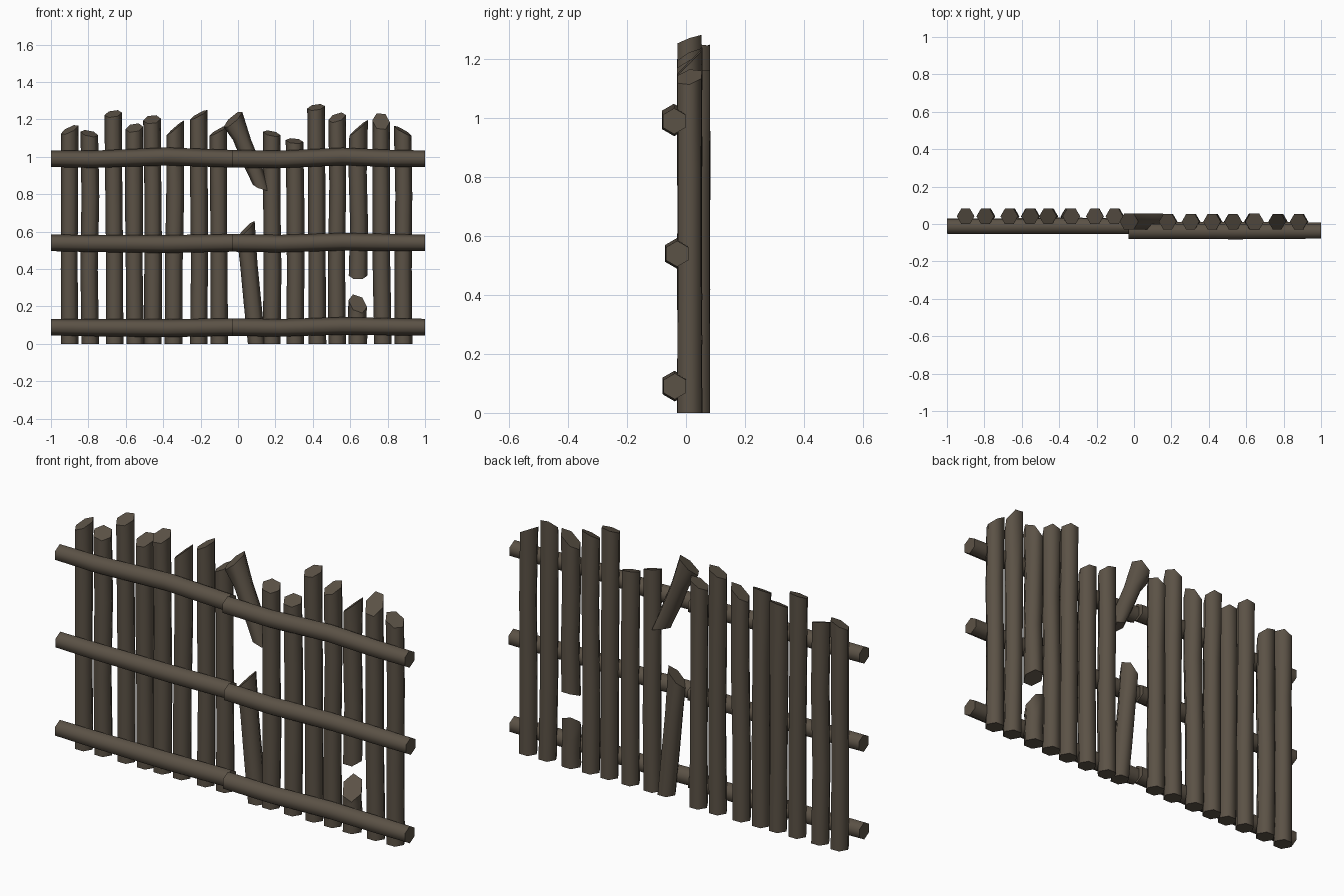
import bpy, bmesh, math, random
from mathutils import Vector

if "Cube" in bpy.data.objects:
    bpy.data.objects.remove(bpy.data.objects["Cube"])

random.seed(4)
wood = bpy.data.materials.new("weathered_brown_wood")
wood.diffuse_color = (0.105, 0.084, 0.061, 1)
wood.use_nodes = True
wood.node_tree.nodes["Principled BSDF"].inputs["Base Color"].default_value = wood.diffuse_color


def log(name, rings):
    """Skin a list of six-point rings, smooth sides and crisp end cuts."""
    bm = bmesh.new()
    vs = [[bm.verts.new(p) for p in ring] for ring in rings]
    for a, b in zip(vs, vs[1:]):
        for i in range(6):
            j = (i + 1) % 6
            bm.faces.new((a[i], a[j], b[j], b[i])).smooth = True
    for ring in (vs[0], vs[-1]):
        cap = bm.faces.new(ring)
        for e in cap.edges:
            e.smooth = False
    bmesh.ops.recalc_face_normals(bm, faces=bm.faces[:])
    me = bpy.data.meshes.new(name)
    bm.to_mesh(me)
    bm.free()
    me.materials.append(wood)
    ob = bpy.data.objects.new(name, me)
    bpy.context.collection.objects.link(ob)


def stake(name, x0, x1, y, z1, top, z0=0.0, bottom=(0, 0), r=0.047):
    """Upright hexagonal log; top and bottom are cut slopes along x and y."""
    rings = []
    for k, t in enumerate((0, 0.35, 0.7, 1)):
        end = k in (0, 3)
        cx = x0 + (x1 - x0) * t + (0 if end else random.uniform(-.005, .005))
        cz = z0 + (z1 - z0) * t
        sx, sy = bottom if k == 0 else top if k == 3 else (0, 0)
        rr = r * (1 if end else random.uniform(0.95, 1.03))
        ring = []
        for i in range(6):
            a = math.radians(60 * i)
            dx, dy = rr * math.cos(a), rr * math.sin(a)
            ring.append(Vector((cx + dx, y + dy, cz + sx * dx + sy * dy)))
        rings.append(ring)
    log(name, rings)


def rail(name, path):
    """Horizontal hexagonal log through (x, y, z, radius) points."""
    rings = []
    for x, y, z, r in path:
        rings.append([Vector((x, y + r * math.sin(math.radians(60 * i)),
                              z + r * math.cos(math.radians(60 * i))))
                      for i in range(6)])
    log(name, rings)


# whole stakes: bottom x, top x, centre height of cut, cut slopes
BACK_Y, FRONT_Y = 0.041, 0.012
left = [(-.90, -.90, 1.145, .45, .35), (-.79, -.795, 1.125, -.2, .35),
        (-.66, -.667, 1.23, .15, .4), (-.55, -.555, 1.155, .15, .5),
        (-.455, -.46, 1.20, .1, .5), (-.345, -.335, 1.155, .85, .15),
        (-.21, -.21, 1.225, .55, .2), (-.10, -.105, 1.14, .55, .2)]
right = [(.18, .18, 1.125, -.2, .3), (.305, .302, 1.085, -.1, .3),
         (.425, .417, 1.265, .15, .35), (.53, .53, 1.21, .3, .5),
         (.775, .765, 1.19, -.1, 1.0), (.885, .88, 1.14, -.55, .2)]
for side, y, data in (("left", BACK_Y, left), ("right", FRONT_Y, right)):
    for n, (x0, x1, z, sx, sy) in enumerate(data):
        stake(f"{side}_stake_{n + 1}", x0, x1, y, z, (sx, sy))

# broken stakes
stake("leaning_stake_upper", .13, -.027, .013, 1.20, (.8, .45),
      .835, (-.3, .2), .05)
stake("leaning_stake_lower", .10, .042, .013, .61, (1.0, .3))
stake("snapped_stake_upper", .642, .645, FRONT_Y, 1.155, (.85, .15),
      .365, (0, .4), .05)
stake("snapped_stake_stump", .64, .64, FRONT_Y, .215, (-.35, .95), r=.05)

# rails: one log per half, butted off centre
for name, z, yl, yr, bend in (("top", .99, -.014, -.040, .012),
                              ("middle", .54, -.010, -.030, -.006),
                              ("bottom", .09, -.014, -.038, -.006)):
    rail(name + "_rail_left", [(-1, yl, z, .044), (-.78, yl, z - .003, .046),
                               (-.38, yl + .003, z + bend, .048),
                               (-.03, yl, z, .047)])
    rail(name + "_rail_right", [(-.03, yr, z, .047), (.22, yr, z - .004, .047),
                                (.56, yr - .001, z + abs(bend), .047),
                                (.81, yr, z + .002, .046), (1, yr, z, .044)])
